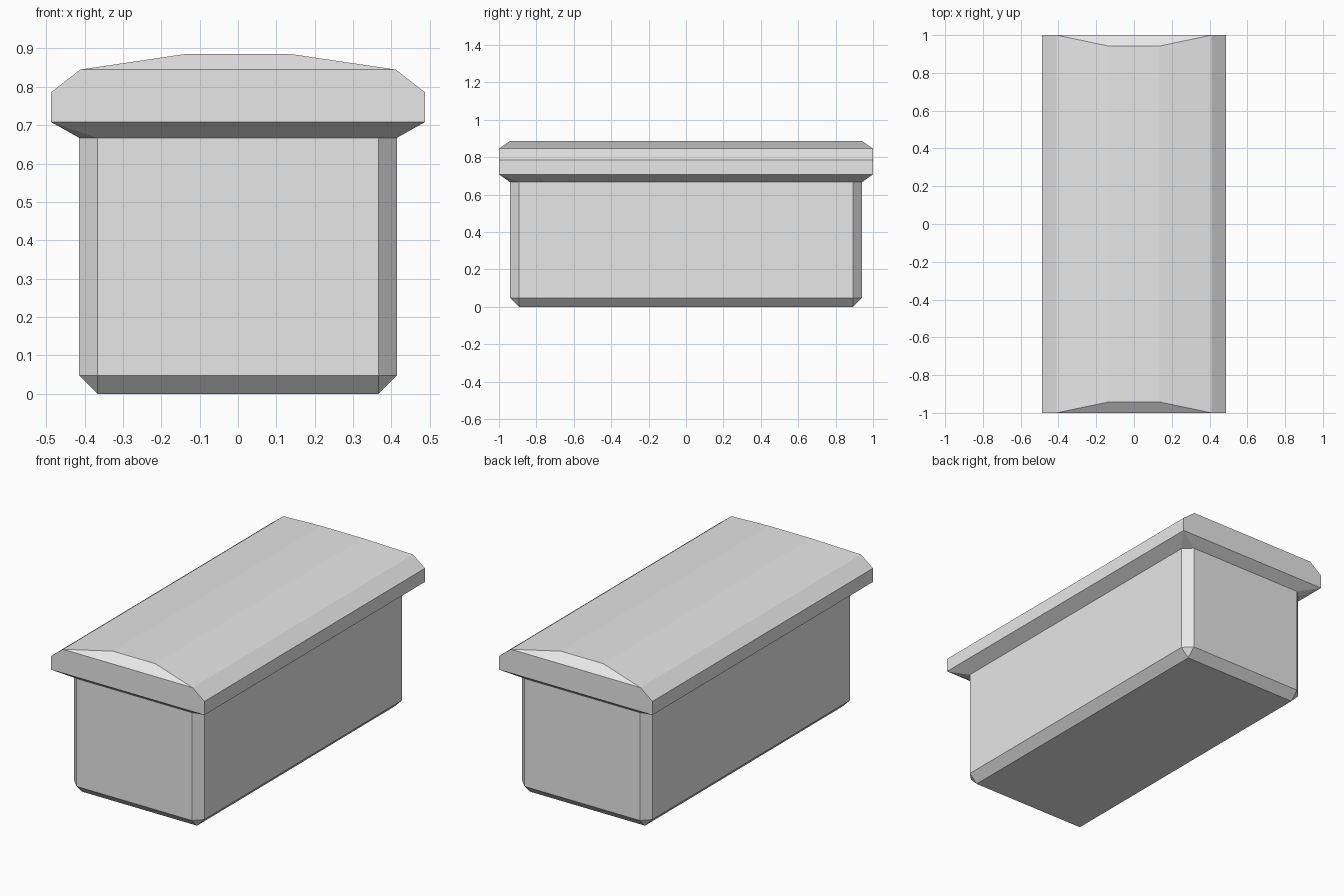
import bpy
import bmesh
import math

cube = bpy.data.objects.get("Cube")
if cube:
    bpy.data.objects.remove(cube, do_unlink=True)

grey = bpy.data.materials.new("light_grey")
grey.use_nodes = True
GREY = (0.8, 0.8, 0.8, 1)
grey.diffuse_color = GREY
grey.node_tree.nodes["Principled BSDF"].inputs["Base Color"].default_value = GREY

# Half sizes of the body, chamfer width and height of the seam under the lid
BX, BY, CH, SEAM = 0.414, 0.942, 0.048, 0.667


def rect(x, y, z):
    """Four corners of a level rectangle."""
    return [(sx * x, sy * y, z) for sx in (-1, 1) for sy in (-1, 1)]


def chamfered(z):
    """Body outline with cut corners at height z."""
    return rect(BX - CH, BY, z) + rect(BX, BY - CH, z)


def hull(name, points):
    """Convex solid around the points, left open at the hidden seam."""
    bm = bmesh.new()
    for p in points:
        bm.verts.new(p)
    bmesh.ops.convex_hull(bm, input=bm.verts[:])
    bmesh.ops.dissolve_limit(bm, angle_limit=math.radians(0.5),
                             verts=bm.verts[:], edges=bm.edges[:])
    bmesh.ops.recalc_face_normals(bm, faces=bm.faces[:])
    hidden = [f for f in bm.faces if all(abs(v.co.z - SEAM) < 1e-4 for v in f.verts)]
    bmesh.ops.delete(bm, geom=hidden, context="FACES_ONLY")
    mesh = bpy.data.meshes.new(name)
    bm.to_mesh(mesh)
    bm.free()
    mesh.materials.append(grey)
    obj = bpy.data.objects.new(name, mesh)
    bpy.context.collection.objects.link(obj)
    return obj


# Box body: chamfered bottom rim and upright corners
hull("box_body", rect(BX - CH, BY - CH, 0) + chamfered(CH) + chamfered(SEAM))

# Overhanging lid: flared underside, upright rim, arched top with sloped ends
hull("lid", chamfered(SEAM) + rect(0.487, 1, 0.708) + rect(0.487, 1, 0.786)
     + rect(0.411, 1, 0.845) + rect(0.134, BY, 0.886))
